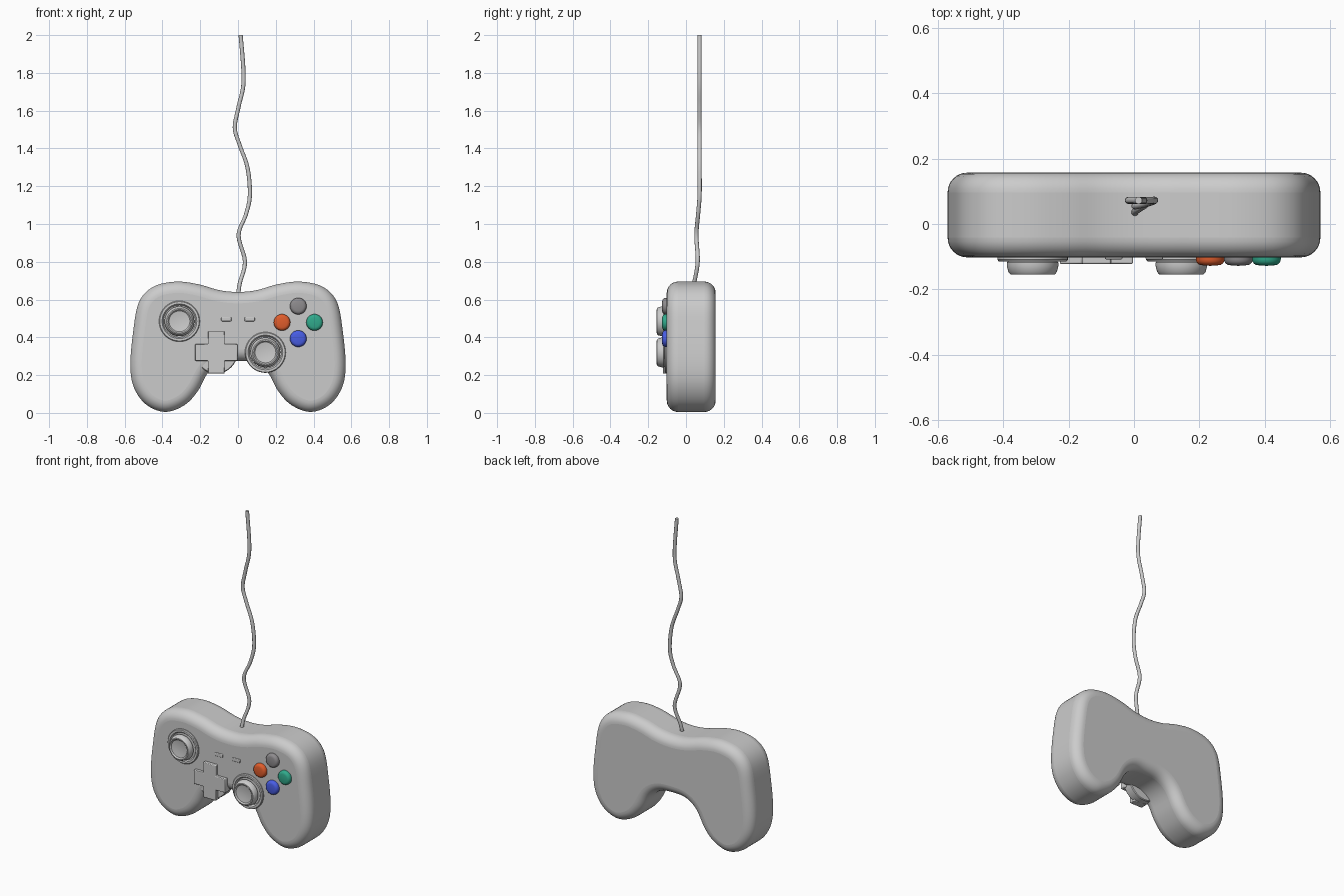
import bpy, bmesh, math
from mathutils import Vector

cube = bpy.data.objects.get("Cube")
if cube:
    bpy.data.objects.remove(cube, do_unlink=True)


def material(name, r, g, b):
    m = bpy.data.materials.new(name)
    m.use_nodes = True
    m.diffuse_color = (r, g, b, 1)
    m.node_tree.nodes["Principled BSDF"].inputs["Base Color"].default_value = (r, g, b, 1)
    return m


light_grey = material("light grey", 0.6, 0.6, 0.6)
mid_grey = material("mid grey", 0.27, 0.26, 0.27)
orange = material("orange", 0.75, 0.11, 0.025)
green = material("green", 0.03, 0.4, 0.26)
blue = material("blue", 0.065, 0.11, 0.78)


def finish(bm, name, mat, bevel=0, segments=3):
    bmesh.ops.recalc_face_normals(bm, faces=bm.faces)
    mesh = bpy.data.meshes.new(name)
    bm.to_mesh(mesh)
    bm.free()
    mesh.materials.append(mat)
    ob = bpy.data.objects.new(name, mesh)
    bpy.context.collection.objects.link(ob)
    if bevel:
        mod = ob.modifiers.new("rounding", 'BEVEL')
        mod.width, mod.segments = bevel, segments
        mod.limit_method, mod.angle_limit = 'ANGLE', math.radians(50)
        mod.use_clamp_overlap = False
    bpy.ops.object.select_all(action='DESELECT')
    ob.select_set(True)
    bpy.context.view_layer.objects.active = ob
    bpy.ops.object.shade_smooth_by_angle(angle=math.radians(35))
    return ob


def slab(name, outline, front, back, mat, bevel=0, segments=3):
    """Extrude an (x, z) outline from front to back along y."""
    bm = bmesh.new()
    face = bm.faces.new([bm.verts.new((x, front, z)) for x, z in outline])
    ext = bmesh.ops.extrude_face_region(bm, geom=[face], use_keep_orig=True)
    moved = [v for v in ext["geom"] if isinstance(v, bmesh.types.BMVert)]
    bmesh.ops.translate(bm, verts=moved, vec=(0, back - front, 0))
    return finish(bm, name, mat, bevel, segments)


def lathe(name, x, z, profile, mat, sides=40):
    """Spin a (radius, y) profile round the y axis; it ends on the axis."""
    bm = bmesh.new()
    verts = [bm.verts.new((r, y, 0)) for r, y in profile]
    edges = [bm.edges.new(pair) for pair in zip(verts, verts[1:])]
    bmesh.ops.spin(bm, geom=verts + edges, cent=(0, 0, 0), axis=(0, 1, 0),
                   angle=math.tau, steps=sides)
    bmesh.ops.remove_doubles(bm, verts=bm.verts, dist=0.0001)
    ob = finish(bm, name, mat)
    ob.location = (x, 0, z)
    return ob


def smooth_path(points, steps, closed=False):
    """Sample a smooth curve that passes through the points."""
    pts, n, out = [Vector(p) for p in points], len(points), []
    pick = (lambda i: pts[i % n]) if closed else (lambda i: pts[min(max(i, 0), n - 1)])
    for i in range(n if closed else n - 1):
        a, b, c, d = (pick(i + k) for k in (-1, 0, 1, 2))
        for s in range(steps):
            t = s / steps
            out.append(0.5 * (2 * b + (c - a) * t + (2 * a - 5 * b + 4 * c - d) * t ** 2
                              + (3 * b - a - 3 * c + d) * t ** 3))
    return out if closed else out + [pts[-1]]


# Body: mirrored outline with two grips and an arch between them
half = [(0.1, 0.65), (0.21, 0.681), (0.33, 0.695), (0.45, 0.667), (0.525, 0.585),
        (0.555, 0.43), (0.57, 0.25), (0.55, 0.132), (0.485, 0.043), (0.385, 0.005),
        (0.285, 0.04), (0.215, 0.112), (0.157, 0.215), (0.09, 0.265)]
outline = [(0, 0.64)] + half + [(0, 0.275)] + [(-x, z) for x, z in reversed(half)]
slab("body", smooth_path(outline, 5, True), -0.102, 0.157, light_grey, 0.06, 8)

# Thumb sticks: collar ring and dished cap
for side, x, z in (("right", -0.31, 0.485), ("left", 0.145, 0.32)):
    lathe(side + "_stick_collar", x, z,
          [(0.108, -0.06), (0.108, -0.109), (0.104, -0.114), (0.092, -0.114),
           (0.087, -0.109), (0.084, -0.098), (0, -0.098)], light_grey)
    lathe(side + "_stick_cap", x, z,
          [(0.05, -0.09), (0.07, -0.11), (0.079, -0.118), (0.079, -0.128),
           (0.074, -0.147), (0.068, -0.154), (0.062, -0.155), (0.055, -0.148),
           (0.03, -0.144), (0, -0.143)], light_grey)

# Direction pad: cross on a sunken round base
px, pz, arm, w = -0.115, 0.32, 0.112, 0.044
corner = [(arm, -w), (arm, w), (w, w)]
cross = []
for k in range(4):
    c, s = round(math.cos(k * math.pi / 2)), round(math.sin(k * math.pi / 2))
    cross += [(px + c * x - s * z, pz + s * x + c * z) for x, z in corner]
slab("direction_pad", cross, -0.122, -0.08, light_grey, 0.004, 2)
lathe("direction_pad_base", px, pz,
      [(0, -0.04), (0.108, -0.04), (0.112, -0.045), (0.112, -0.096), (0.108, -0.1),
       (0, -0.1)], light_grey)

# Face buttons in a diamond
bx, bz, gap, r = 0.319, 0.479, 0.086, 0.044
for name, dx, dz, mat in (("top", 0, 1, mid_grey), ("left", 1, 0, green),
                          ("right", -1, 0, orange), ("bottom", 0, -1, blue)):
    dome = [(r, -0.08), (r, -0.108)]
    dome += [(r - 0.018 * (1 - math.cos(a)), -0.108 - 0.018 * math.sin(a))
             for a in (math.radians(d) for d in (22, 45, 67, 90))]
    lathe(name + "_button", bx + gap * dx, bz + gap * dz, dome + [(0, -0.128)], mat, 32)

# Two small menu buttons
for side, x in (("right", -0.062), ("left", 0.062)):
    bar = [(x - 0.027, 0.485), (x + 0.027, 0.485), (x + 0.027, 0.506), (x - 0.027, 0.506)]
    slab(side + "_menu_button", bar, -0.108, -0.09, light_grey, 0.004, 2)

# Wavy cable
route = [(0, 0.03, 0.6), (0.008, 0.042, 0.68), (0.037, 0.062, 0.8), (0.003, 0.055, 0.94),
         (0.042, 0.064, 1.05), (0.063, 0.072, 1.155), (0.05, 0.072, 1.3),
         (0.008, 0.072, 1.42), (-0.017, 0.072, 1.51), (0.003, 0.072, 1.62),
         (0.03, 0.072, 1.76), (0.014, 0.072, 2.0)]
bm = bmesh.new()
rings = []
for p in smooth_path(route, 6):
    rings.append([bm.verts.new(p + Vector((0.011 * math.cos(a), 0.011 * math.sin(a), 0)))
                  for a in (math.tau * k / 12 for k in range(12))])
for low, high in zip(rings, rings[1:]):
    for k in range(12):
        j = (k + 1) % 12
        bm.faces.new((low[k], low[j], high[j], high[k]))
bm.faces.new(rings[0])
bm.faces.new(rings[-1])
finish(bm, "cable", light_grey)
